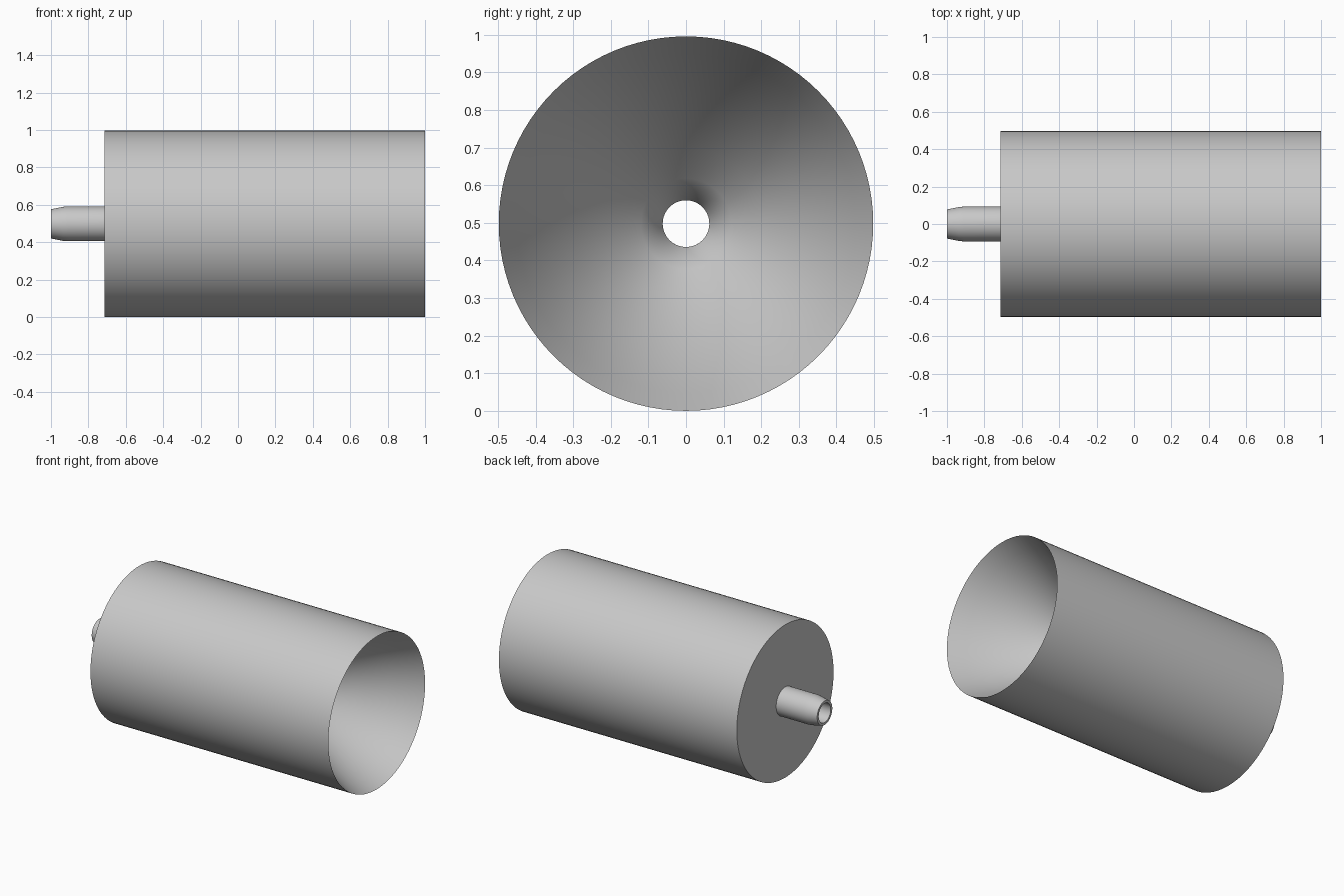
import bpy, bmesh, math
from mathutils import Vector

cube = bpy.data.objects.get("Cube")
if cube:
    bpy.data.objects.remove(cube, do_unlink=True)

RADIUS = 0.498
BORE = 0.062
BACK = -0.715

grey = bpy.data.materials.new("plain grey")
grey.use_nodes = True
colour = (0.58, 0.58, 0.58, 1)
grey.diffuse_color = colour
grey.node_tree.nodes["Principled BSDF"].inputs["Base Color"].default_value = colour


def lathe(name, profile, segments=96):
    """Spin a closed (x, radius) outline around the x axis."""
    bm = bmesh.new()
    verts = [bm.verts.new((x, 0, r)) for x, r in profile]
    edges = [bm.edges.new((a, b)) for a, b in zip(verts, verts[1:] + verts[:1])]
    bmesh.ops.spin(bm, geom=verts + edges, cent=Vector(), axis=Vector((1, 0, 0)),
                   angle=math.tau, steps=segments, use_merge=True)
    bmesh.ops.remove_doubles(bm, verts=bm.verts, dist=1e-5)
    bmesh.ops.recalc_face_normals(bm, faces=bm.faces)
    mesh = bpy.data.meshes.new(name)
    bm.to_mesh(mesh)
    bm.free()
    mesh.materials.append(grey)
    obj = bpy.data.objects.new(name, mesh)
    obj.location.z = RADIUS
    bpy.context.collection.objects.link(obj)
    bpy.ops.object.select_all(action="DESELECT")
    obj.select_set(True)
    bpy.context.view_layer.objects.active = obj
    bpy.ops.object.shade_smooth_by_angle(angle=math.radians(50))
    return obj


# Drum with a curved funnel opening on +x, leading into a narrow bore
funnel = [(1.0, RADIUS), (0.9, 0.45), (0.8, 0.4), (0.63, 0.3),
          (0.5, 0.2), (0.41, 0.12), (0.35, BORE)]
lathe("drum", [(BACK, BORE), (BACK, RADIUS)] + funnel)

# Hollow spout on the closed end, tapered at its tip
lathe("spout", [(BACK, BORE), (BACK, 0.093), (-0.91, 0.093), (-0.935, 0.091),
                (-1.0, 0.078), (-1.0, BORE)], 64)
